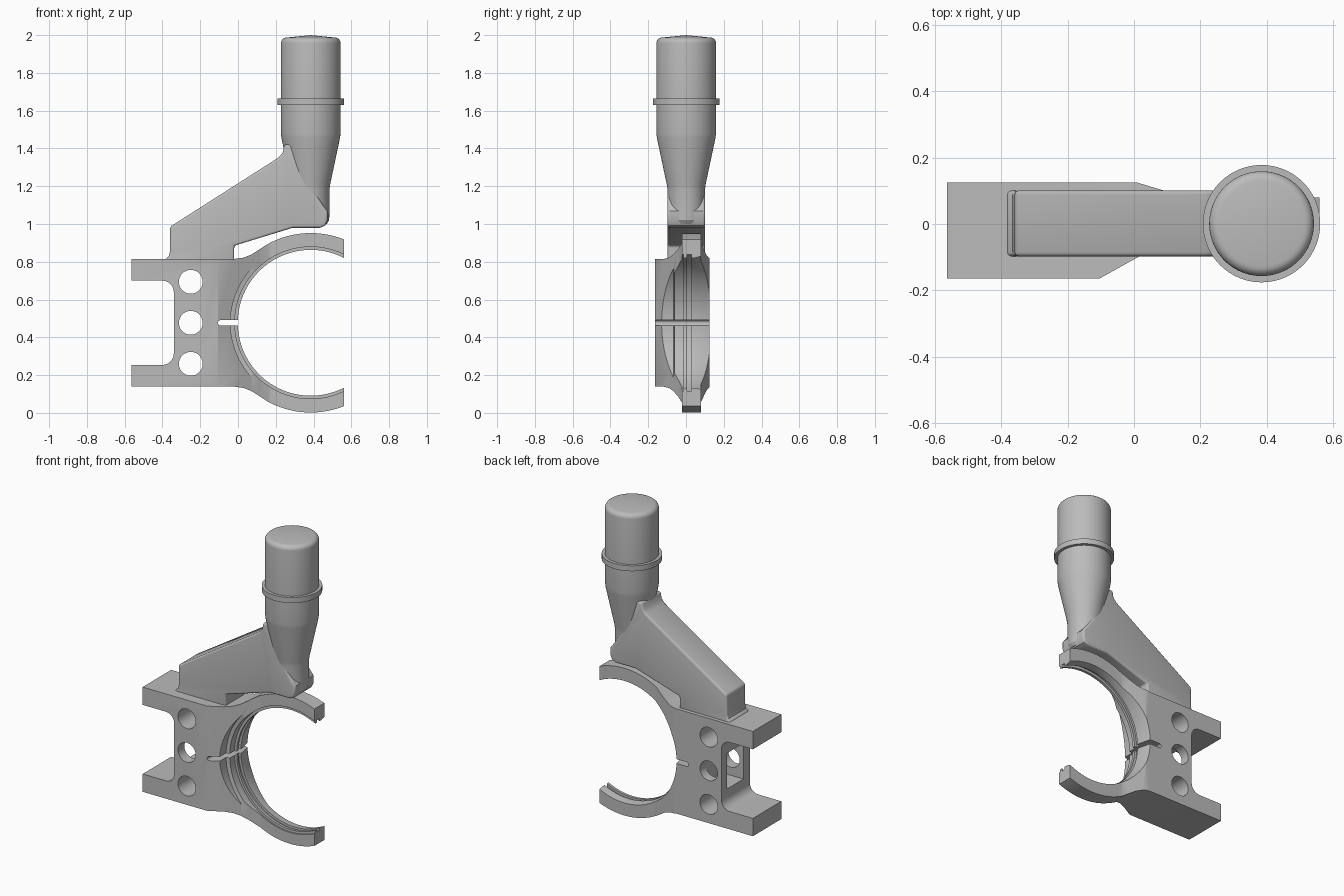
import bpy, bmesh
from math import sin, cos, pi, radians

cube = bpy.data.objects.get("Cube")
if cube:
    bpy.data.objects.remove(cube, do_unlink=True)

grey = bpy.data.materials.new("plain grey")
grey.use_nodes = True
COLOUR = (0.5, 0.5, 0.5, 1)
grey.diffuse_color = COLOUR
grey.node_tree.nodes["Principled BSDF"].inputs["Base Color"].default_value = COLOUR

RING_X, MID_Z, RING_R = 0.385, 0.477, 0.475


def finish(name, bm):
    bmesh.ops.recalc_face_normals(bm, faces=bm.faces)
    mesh = bpy.data.meshes.new(name)
    bm.to_mesh(mesh)
    bm.free()
    ob = bpy.data.objects.new(name, mesh)
    bpy.context.collection.objects.link(ob)
    mesh.materials.append(grey)
    return ob


def prism(name, pts, axis, lo, hi):
    """Extrude a 2D outline along y (outline in xz) or z (outline in xy)."""
    bm = bmesh.new()
    place = (lambda a, b, t: (a, t, b)) if axis == "y" else (lambda a, b, t: (a, b, t))
    rings = [[bm.verts.new(place(a, b, t)) for a, b in pts] for t in (lo, hi)]
    for ring in rings:
        bm.faces.new(ring)
    n = len(pts)
    for i in range(n):
        j = (i + 1) % n
        bm.faces.new((rings[0][i], rings[0][j], rings[1][j], rings[1][i]))
    return finish(name, bm)


def lathe(name, profile, axis, centre, n=96):
    """Turn (radius, height) points about an axis, closing both ends on it."""
    bm = bmesh.new()
    cx, c2 = centre
    place = ((lambda a, b, t: (cx + a, t, c2 + b)) if axis == "y"
             else (lambda a, b, t: (cx + a, c2 + b, t)))
    rings = [[bm.verts.new(place(r * cos(2 * pi * k / n), r * sin(2 * pi * k / n), h))
              for k in range(n)] for r, h in profile]
    for low, high in zip(rings, rings[1:]):
        for k in range(n):
            m = (k + 1) % n
            bm.faces.new((low[k], low[m], high[m], high[k]))
    for ring, h in ((rings[0], profile[0][1]), (rings[-1], profile[-1][1])):
        tip = bm.verts.new(place(0, 0, h if ring is rings[0] else h + cap_rise(axis)))
        for k in range(n):
            bm.faces.new((ring[k], ring[(k + 1) % n], tip))
    return finish(name, bm)


def cap_rise(axis):
    return 0.013 if axis == "z" else 0


def select(ob):
    bpy.ops.object.select_all(action="DESELECT")
    ob.select_set(True)
    bpy.context.view_layer.objects.active = ob


def cut(ob, cutter):
    cutter.hide_render = True
    mod = ob.modifiers.new("cut", "BOOLEAN")
    mod.operation, mod.solver, mod.object = "DIFFERENCE", "EXACT", cutter
    select(ob)
    bpy.ops.object.modifier_apply(modifier=mod.name)
    bpy.data.objects.remove(cutter, do_unlink=True)


def smooth(ob, angle=30):
    select(ob)
    bpy.ops.object.shade_smooth_by_angle(angle=radians(angle))


def arc(cx, cz, r, a0, a1, n):
    return [(cx + r * cos(radians(a0 + (a1 - a0) * k / n)),
             cz + r * sin(radians(a0 + (a1 - a0) * k / n))) for k in range(n + 1)]


# Clamp body: upper half outline mirrored about the middle height
upper = arc(-0.40, 0.64, 0.06, 0, 90, 8)
upper += [(-0.565, 0.70), (-0.565, 0.815), (-0.02, 0.815), (0.03, 0.822),
          (0.07, 0.838), (0.11, 0.863)]
upper += arc(RING_X, MID_Z, RING_R, 120, 68.4, 28)
lower = [(x, 2 * MID_Z - z) for x, z in reversed(upper)]
body = prism("clamp_body", upper + lower, "y", -0.165, 0.125)

# Sloped flanks thinning the body down to the ring
cut(body, prism("front_flank_cutter", [(-0.105, -0.165), (-0.122, -0.175), (-0.122, -0.4),
    (0.8, -0.4), (0.8, -0.02), (0.17, -0.02), (0.12, -0.04)], "z", -0.2, 1.2))
cut(body, prism("back_flank_cutter", [(0.01, 0.125), (-0.01, 0.133), (-0.01, 0.4),
    (0.8, 0.4), (0.8, 0.08), (0.16, 0.08)], "z", -0.2, 1.2))

# Stepped, grooved bore of the ring
cut(body, lathe("bore_cutter", [(0.425, -0.3), (0.425, -0.065), (0.402, -0.06),
    (0.402, -0.012), (0.386, -0.012), (0.386, 0.005), (0.402, 0.005), (0.402, 0.03),
    (0.386, 0.03), (0.386, 0.05), (0.405, 0.125), (0.405, 0.3)],
    "y", (RING_X, MID_Z), 128))

# Three bolt holes, relief slot and rear pocket
for offset in (-0.217, 0, 0.217):
    cut(body, lathe("hole_cutter", [(0.063, -0.3), (0.063, 0.3)],
                    "y", (-0.25, MID_Z + offset), 40))
slot = arc(-0.092, MID_Z, 0.014, 90, 270, 8) + [(0.1, MID_Z - 0.014), (0.1, MID_Z + 0.014)]
cut(body, prism("slot_cutter", slot, "y", -0.3, 0.3))
cut(body, prism("pocket_cutter", [(-0.45, -0.1), (-0.19, -0.1), (-0.19, 0.065),
    (-0.45, 0.065)], "z", MID_Z - 0.115, MID_Z + 0.115))
smooth(body)

# Slanted arm carrying the knob
arm = prism("slanted_arm", [(-0.385, 0.79), (-0.385, 0.815), (-0.366, 0.83), (-0.36, 0.855),
    (-0.36, 0.985), (0.215, 1.352), (0.237, 1.378), (0.245, 1.42), (0.385, 1.42),
    (0.385, 1.2), (0.45, 1.1), (0.474, 1.07), (0.474, 1.02), (0.462, 0.992), (0.435, 0.98), (0.29, 0.98),
    (-0.02, 0.885), (-0.02, 0.79)], "y", -0.098, 0.101)
bevel = arm.modifiers.new("rounded edges", "BEVEL")
bevel.width, bevel.segments = 0.02, 4
bevel.limit_method, bevel.angle_limit = "ANGLE", radians(50)
select(arm)
bpy.ops.object.modifier_apply(modifier=bevel.name)
smooth(arm, 35)

# Turned knob: narrow neck, flared cup, collar and rounded cap
cap = [(0.158 - 0.03 + r - RING_X, z) for r, z in arc(RING_X, 1.957, 0.03, 0, 90, 6)]
knob = lathe("knob", [(0.085, 1.0), (0.098, 1.02), (0.099, 1.18), (0.103, 1.21), (0.155, 1.455),
    (0.158, 1.48), (0.158, 1.63), (0.177, 1.63), (0.177, 1.665), (0.158, 1.665)] + cap,
    "z", (RING_X, 0.001))
smooth(knob)
